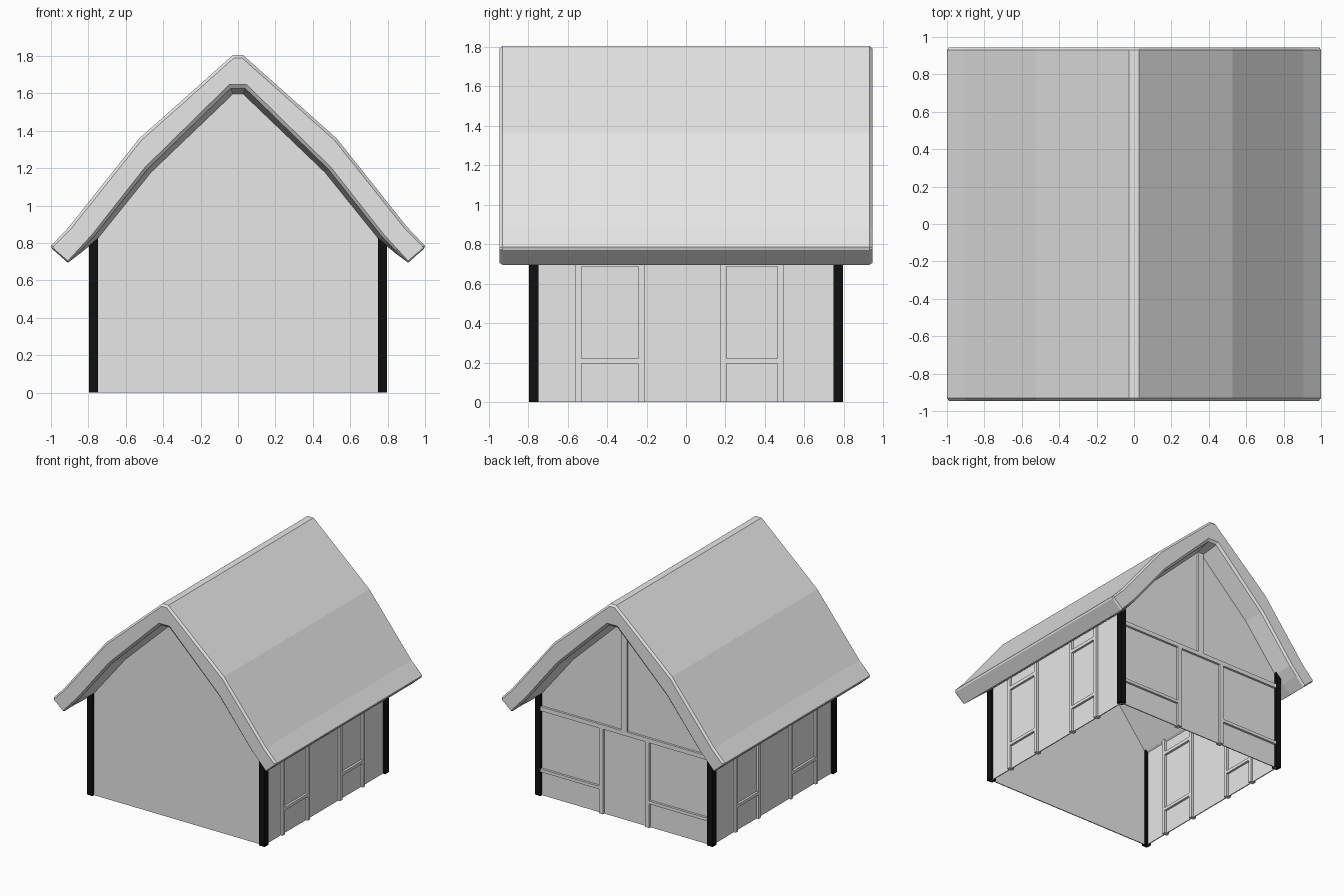
import bpy, bmesh
from mathutils import Vector

cube = bpy.data.objects.get("Cube")
if cube:
    bpy.data.objects.remove(cube, do_unlink=True)


def material(name, rgb):
    m = bpy.data.materials.new(name)
    m.use_nodes = True
    m.diffuse_color = (*rgb, 1)
    m.node_tree.nodes["Principled BSDF"].inputs["Base Color"].default_value = (*rgb, 1)
    return m


GREY = material("light grey", (0.8, 0.8, 0.8))
BLACK = material("black", (0.005, 0.005, 0.005))


def finish(name, bm, mat):
    bmesh.ops.recalc_face_normals(bm, faces=bm.faces)
    me = bpy.data.meshes.new(name)
    bm.to_mesh(me)
    bm.free()
    me.materials.append(mat)
    ob = bpy.data.objects.new(name, me)
    bpy.context.collection.objects.link(ob)
    return ob


def box(name, xs, ys, zs, mat=GREY):
    bm = bmesh.new()
    bmesh.ops.create_cube(bm, size=1)
    for v in bm.verts:
        v.co = [(r[0] + r[1]) / 2 + c * (r[1] - r[0]) for c, r in zip(v.co, (xs, ys, zs))]
    return finish(name, bm, mat)


def loft(name, sections, mat):
    """Skin matching (y, outline) sections and cap both ends."""
    bm = bmesh.new()
    rings = [[bm.verts.new((p[0], y, p[1])) for p in pts] for y, pts in sections]
    for a, b in zip(rings, rings[1:]):
        for i in range(len(a)):
            j = (i + 1) % len(a)
            bm.faces.new((a[i], a[j], b[j], b[i]))
    bm.faces.new(rings[0])
    bm.faces.new(rings[-1])
    return finish(name, bm, mat)


def mirrored(half):
    return half + [(-x, z) for x, z in reversed(half)]


def inset(pts, amounts):
    """Move every point of a clockwise outline inward along its mitre."""
    out = []
    for i, p in enumerate(pts):
        p = Vector(p)
        d0 = (p - Vector(pts[i - 1])).normalized()
        d1 = (Vector(pts[(i + 1) % len(pts)]) - p).normalized()
        n0, n1 = Vector((d0.y, -d0.x)), Vector((d1.y, -d1.x))
        m = (n0 + n1).normalized()
        out.append(p + m * amounts[i] / max(m.dot(n0), 0.6))
    return out


# Roof: thick bent shell whose ends are chamfered and whose underside flares out
outer = [(0.027, 1.805), (0.527, 1.36), (0.905, 0.885), (1.0, 0.785), (0.995, 0.77)]
inner = [(0.91, 0.695), (0.83, 0.755), (0.755, 0.818), (0.465, 1.178), (0.027, 1.597)]
right_half = outer + inner
roof_outline = right_half + [(-x, z) for x, z in reversed(right_half)]
# order: right outer, right inner, left inner, left outer
flare = [0.0] * 5 + [0.0, 0.012, 0.022, 0.025, 0.03]
chamfer = [0.015, 0.015, 0.015, 0.012, 0.006, 0.008, 0.025, 0.037, 0.042, 0.05]
mid = inset(roof_outline, flare + flare[::-1])
end = inset(roof_outline, chamfer + chamfer[::-1])
loft("roof", [(-0.945, end), (-0.93, mid), (-0.78, roof_outline),
              (0.78, roof_outline), (0.93, mid), (0.945, end)], GREY)

# Gable walls, tucked slightly into the roof
WALL = 0.772
gable = mirrored([(WALL, 0.0), (WALL, 0.83), (0.475, 1.19), (0.03, 1.61)])
for name, y in (("front_wall", -WALL), ("back_wall", WALL)):
    loft(name, [(y - 0.004, gable), (y + 0.004, gable)], GREY)

# Side walls with two framed bays each
T = 0.022
bays = ((-0.56, -0.53, -0.24, -0.21), (0.175, 0.205, 0.465, 0.495))
for side, s in (("left", 1), ("right", -1)):
    x = s * WALL
    box(side + "_wall", (x - 0.004, x + 0.004), (-WALL, WALL), (0, 0.83))
    thick = (x - T, x + T)
    for a, b, c, d in bays:
        box(side + "_stud", thick, (a, b), (0, 0.83))
        box(side + "_stud", thick, (c, d), (0, 0.83))
        box(side + "_low_rail", thick, (b, c), (0.195, 0.22))
        box(side + "_top_rail", thick, (b, c), (0.687, 0.715))

# Back gable timber frame
thick = (WALL - T, WALL + T)
box("back_tie_beam", (-0.75, 0.75), thick, (0.69, 0.725))
box("back_king_post", (-0.025, 0.025), thick, (0.725, 1.61))
for s in (-1, 1):
    box("back_stud", sorted((s * 0.19, s * 0.225)), thick, (0, 0.69))
    box("back_low_rail", sorted((s * 0.225, s * 0.75)), thick, (0.195, 0.22))

# Corner posts
for sx in (-1, 1):
    for sy in (-1, 1):
        box("corner_post", sorted((sx * 0.748, sx * 0.797)),
            sorted((sy * 0.748, sy * 0.797)), (0, 0.85), BLACK)
